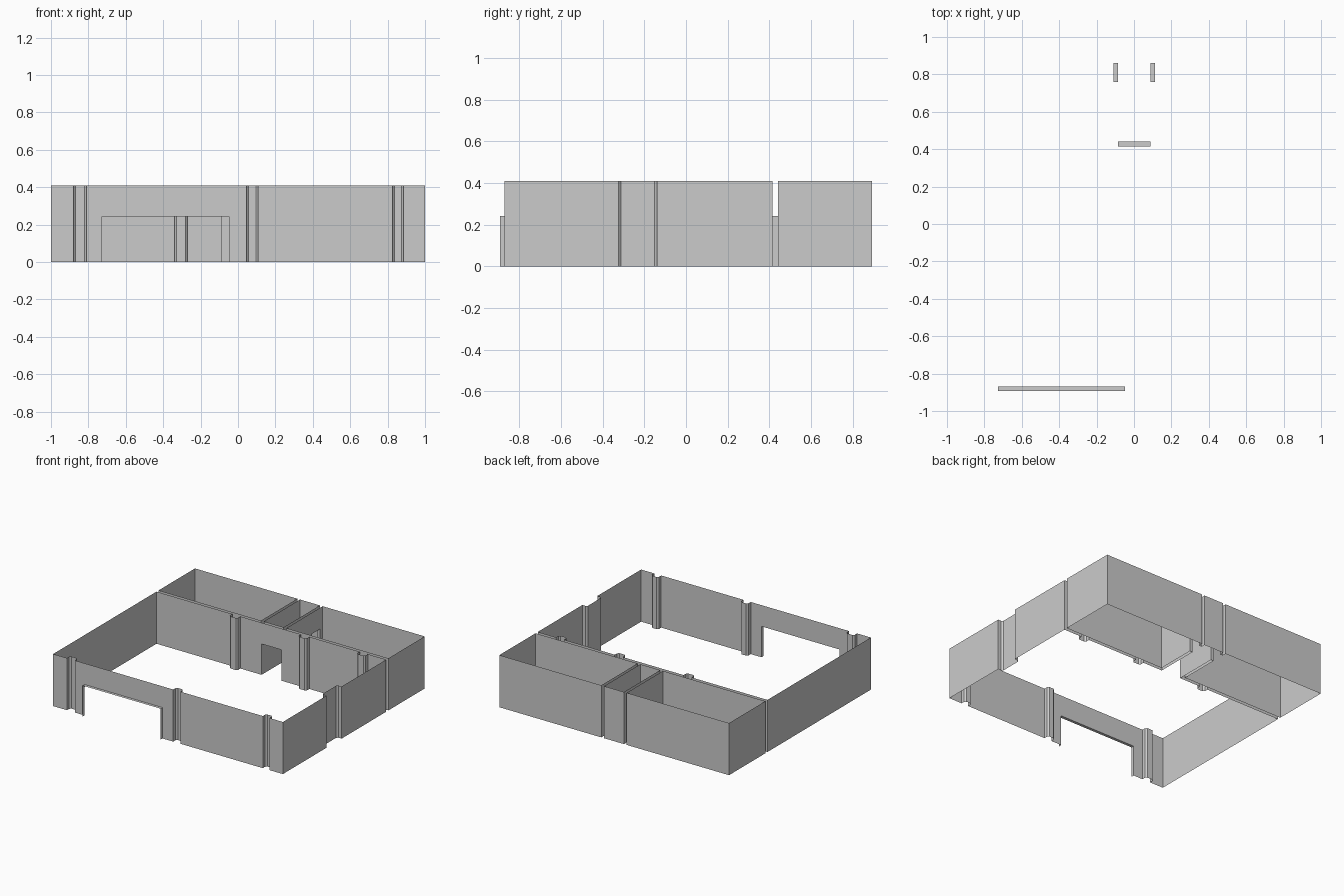
import bpy

if "Cube" in bpy.data.objects:
    bpy.data.objects.remove(bpy.data.objects["Cube"])

H, DOOR = 0.41, 0.243          # wall height, door height


def make(name, verts, faces):
    me = bpy.data.meshes.new(name)
    me.from_pydata(verts, [], faces)
    ob = bpy.data.objects.new(name, me)
    bpy.context.collection.objects.link(ob)


def side(a, b, features=()):
    """Points along one wall from a to b. Features are (kind, start, end) in distance from a."""
    dx, dy = b[0] - a[0], b[1] - a[1]
    n = (dx * dx + dy * dy) ** 0.5
    u = (dx / n, dy / n)
    at = lambda s, d, lintel=False: (a[0] + u[0] * s - u[1] * d,
                                     a[1] + u[1] * s + u[0] * d, lintel)
    pts = [at(0, 0)]
    for kind, s, e in features:
        if kind == "door":                    # wall only above the opening
            pts += [at(s, 0, True), at(e, 0)]
        else:                                 # chamfered pilaster into the room
            c, d = 0.012, 0.04
            pts += [at(s, 0), at(s, d - c), at(s + c, d),
                    at(e - c, d), at(e, d - c), at(e, 0)]
    return pts


def room(name, x0, x1, y0, y1, front=(), right=(), back=(), left=()):
    """Closed inner wall skin of a room, going counter-clockwise."""
    c = [(x0, y0), (x1, y0), (x1, y1), (x0, y1)]
    pts = []
    for i, feats in enumerate((front, right, back, left)):
        pts += side(c[i], c[(i + 1) % 4], feats)
    verts, faces = [], []
    for i, (x, y, lintel) in enumerate(pts):
        p = pts[(i + 1) % len(pts)]
        z = DOOR if lintel else 0
        if (x, y) == p[:2]:
            continue
        k = len(verts)
        verts += [(x, y, z), (x, y, H), (p[0], p[1], H), (p[0], p[1], z)]
        faces.append((k, k + 1, k + 2, k + 3))
    make(name, verts, faces)


def reveal(name, x0, x1, y0, y1, along_x):
    """Two jambs and a soffit lining a doorway."""
    if along_x:
        a = [(x0, y0), (x0, y1), (x1, y1), (x1, y0)]
    else:
        a = [(x0, y0), (x1, y0), (x1, y1), (x0, y1)]
    verts = [(x, y, z) for z in (0, DOOR) for x, y in a]
    make(name, verts, [(0, 1, 5, 4), (2, 3, 7, 6), (4, 5, 6, 7)])


# Room outlines
YF, YM, YC, YB = -0.87, 0.415, 0.442, 0.893
CL, CR = -0.085, 0.088         # corridor sides
RL, RR = -0.109, 0.112         # inner sides of the two back rooms
D0, D1 = 0.76, 0.86            # side door span in y

# Main hall with pilasters
post = lambda s, e: ("post", s, e)
room("main_hall_walls", -1, 1, YF, YM,
     front=[post(0.12, 0.19), ("door", 0.273, 0.952), post(1.045, 1.108), post(1.825, 1.885)],
     right=[post(-0.325 - YF, -0.14 - YF)],
     back=[post(1 - x - 0.035, 1 - x + 0.035) if x != 0 else ("door", 1 - CR, 1 - CL)
           for x in (0.805, 0.295, 0, -0.305)])

# Corridor and back rooms
room("corridor_walls", CL, CR, YC, YB,
     front=[("door", 0, CR - CL)],
     right=[("door", D0 - YC, D1 - YC)],
     left=[("door", YB - D1, YB - D0)])
room("left_room_walls", -1, RL, YC, YB, right=[("door", D0 - YC, D1 - YC)])
room("right_room_walls", RR, 1, YC, YB, left=[("door", YB - D1, YB - D0)])

# Doorway linings
reveal("wide_entrance_lining", -0.727, -0.048, -0.893, YF, True)
reveal("corridor_door_lining", CL, CR, YM, YC, True)
reveal("left_door_lining", RL, CL, D0, D1, False)
reveal("right_door_lining", CR, RR, D0, D1, False)
